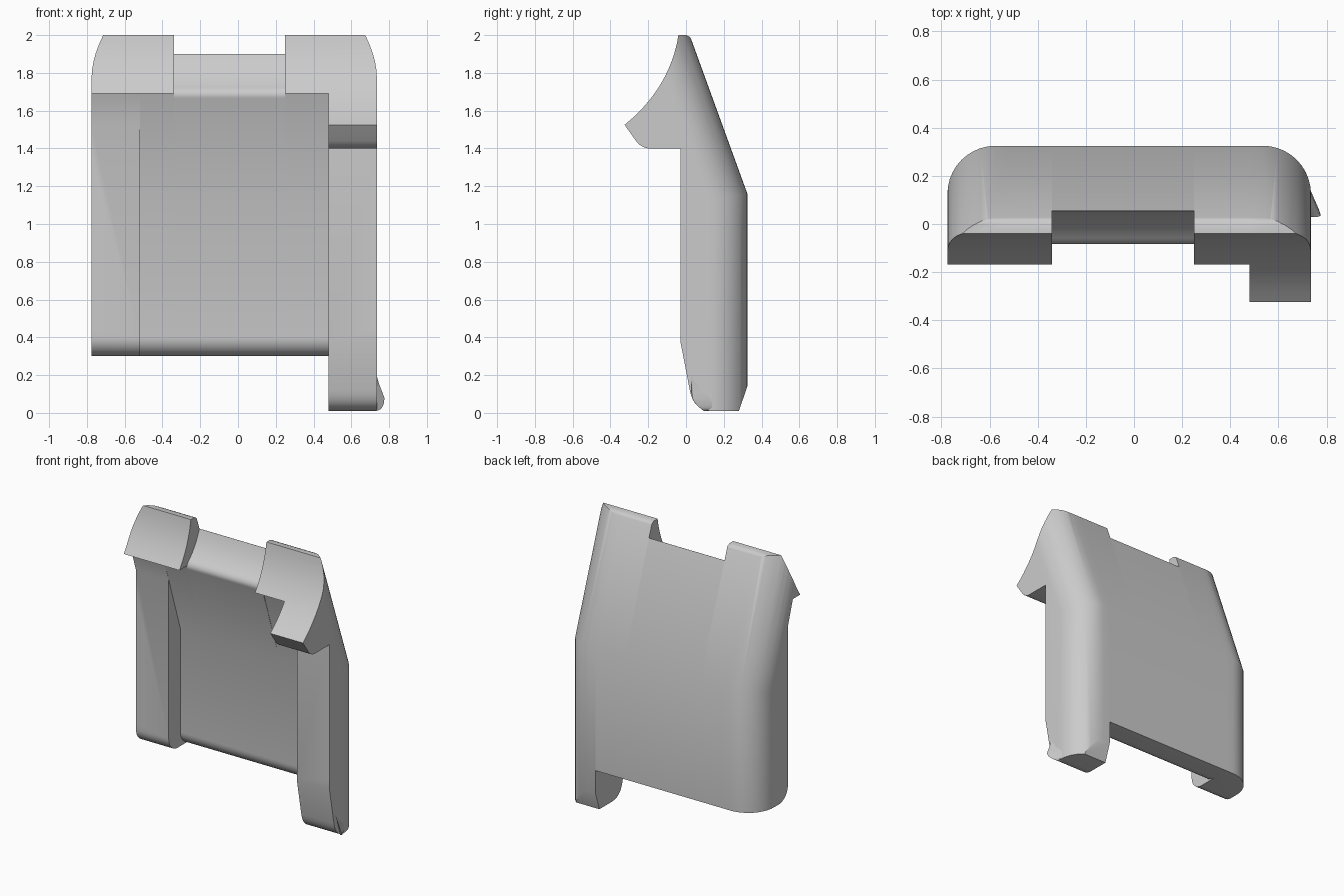
import bpy
import bmesh
from math import cos, sin, pi, radians

cube = bpy.data.objects.get("Cube")
if cube:
    bpy.data.objects.remove(cube, do_unlink=True)

grey = bpy.data.materials.new("plain grey")
grey.use_nodes = True
colour = (0.6, 0.6, 0.6, 1)
grey.diffuse_color = colour
grey.node_tree.nodes["Principled BSDF"].inputs["Base Color"].default_value = colour

LEFT, RIGHT = -0.775, 0.735


def bezier(a, c, b, n=12, end=1.0):
    """Quadratic curve from a to b, optionally stopped early."""
    pts = []
    for i in range(n + 1):
        t = end * i / n
        pts.append(tuple((1 - t) ** 2 * p + 2 * t * (1 - t) * q + t * t * r
                         for p, q, r in zip(a, c, b)))
    return pts


def add_object(name, bm):
    bmesh.ops.recalc_face_normals(bm, faces=bm.faces[:])
    mesh = bpy.data.meshes.new(name)
    bm.to_mesh(mesh)
    bm.free()
    mesh.materials.append(grey)
    ob = bpy.data.objects.new(name, mesh)
    bpy.context.collection.objects.link(ob)
    return ob


def prism(profile, x0, x1):
    """Extrude a (y, z) profile along x."""
    bm = bmesh.new()
    face = bm.faces.new([bm.verts.new((x0, y, z)) for y, z in profile])
    new = bmesh.ops.extrude_face_region(bm, geom=[face])["geom"]
    bmesh.ops.translate(bm, vec=(x1 - x0, 0, 0),
                        verts=[v for v in new if isinstance(v, bmesh.types.BMVert)])
    return bm


def smooth(ob):
    bpy.ops.object.select_all(action="DESELECT")
    ob.select_set(True)
    bpy.context.view_layer.objects.active = ob
    bpy.ops.object.shade_smooth_by_angle(angle=radians(32))


# Outer envelope: straight back, leaning top, rounded back corners
bm = prism([(-0.5, -0.1), (0.325, -0.1), (0.325, 1.16), (-0.017, 2.1), (-0.5, 2.1)],
           LEFT, RIGHT)
bmesh.ops.recalc_face_normals(bm, faces=bm.faces[:])
corners = [e for e in bm.edges
           if abs(e.verts[0].co.x - e.verts[1].co.x) < 0.01
           and all(v.co.y > -0.1 for v in e.verts)
           and abs(e.verts[0].co.z - e.verts[1].co.z) > 0.1]
bmesh.ops.bevel(bm, geom=corners, offset=0.2, segments=10, profile=0.5,
                affect="EDGES", clamp_overlap=False)
envelope = add_object("envelope_cutter", bm)
envelope.hide_render = True


def body_slice(name, profile, x0, x1):
    """Extruded slice trimmed to the envelope."""
    ob = add_object(name, prism(profile, x0, x1))
    mod = ob.modifiers.new("trim", "BOOLEAN")
    mod.operation = "INTERSECT"
    mod.solver = "EXACT"
    mod.object = envelope
    graph = bpy.context.evaluated_depsgraph_get()
    mesh = bpy.data.meshes.new_from_object(ob.evaluated_get(graph))
    ob.modifiers.clear()
    ob.data = mesh
    smooth(ob)


# Shared profile pieces
hook_top, hook_mid, hook_tip = (-0.04, 2.0), (-0.085, 1.72), (-0.325, 1.525)
short_hook = bezier(hook_top, hook_mid, hook_tip, end=0.61)[::-1] + [(0, 2.0), (0.02, 1.99), (0.034, 1.97), (0.1, 1.9)]
long_hook = bezier(hook_top, hook_mid, hook_tip)[::-1] + short_hook[-4:]
saddle = (bezier((-0.08, 1.665), (-0.09, 1.69), (-0.07, 1.715), 5)
          + bezier((-0.07, 1.715), (0.01, 1.78), (0.055, 1.9))[1:] + [(0.1, 1.9)])
back = [(0.4, 1.25), (0.4, 0.3)]
toe_back = [(0.4, 1.25), (0.4, 0.36), (0.28, 0.01)]
under_hook = (-0.085, 1.69)


def foot(y):
    """Rounded front lower edge ending at a face of depth y."""
    return [(y + 0.1 - 0.1 * sin(a), 0.4 - 0.1 * cos(a))
            for a in [i * pi / 16 for i in range(9)]]


panel_front = foot(0.1) + [(0.1, 1.13)]

# Left post with its hook
body_slice("left_post", foot(-0.03) + [(-0.03, 1.52), under_hook] + short_hook + back,
           LEFT, -0.52)

# Recessed panel: hooked left end, saddle in the middle, hooked right end
body_slice("panel_left", panel_front + [under_hook] + short_hook + back, -0.52, -0.34)
body_slice("panel_middle", panel_front + saddle + back, -0.34, 0.25)
body_slice("panel_right", panel_front + [under_hook] + short_hook + back, 0.25, 0.48)

# Hollow-fronted tab below the panel
body_slice("lower_tab",
           [(0.4, 0.3), (0.4, 0.36 - 0.0), (0.28, 0.01), (0.22, 0.0)]
           + bezier((0.22, 0.0), (0.345, 0.12), (0.235, 0.24))[1:] + [(0.235, 0.3)],
           0.25, 0.48)

# Right leg with the long hook
body_slice("right_leg",
           bezier((0.02, 0.12), (0.04, 0.01), (0.14, 0.01), 8)[::-1]
           + [(-0.03, 0.38), (-0.03, 1.4), (-0.19, 1.4)]
           + bezier((-0.19, 1.4), (-0.235, 1.4), (-0.265, 1.44), 6)[1:]
           + long_hook + toe_back,
           0.48, RIGHT)

# Small nub on the outer side of the leg
bm = bmesh.new()
outline = bezier((0.73, 0.22), (0.74, 0.16), (0.775, 0.08), 6) + bezier((0.775, 0.08), (0.775, 0.015), (0.73, 0.01), 6)[1:]
front, rear = [], []
for x, z in outline:
    y = 0.03 + max(0, 0.1 - z) ** 2 * 8
    front.append(bm.verts.new((x, y, z)))
    rear.append(bm.verts.new((0.72, y + 0.02 + (x - 0.73) * 2.4, z)))
for i in range(len(outline) - 1):
    bm.faces.new((front[i], front[i + 1], rear[i + 1], rear[i]))
bm.faces.new(front)
bm.faces.new(rear[::-1])
smooth(add_object("leg_nub", bm))

bpy.data.objects.remove(envelope, do_unlink=True)
